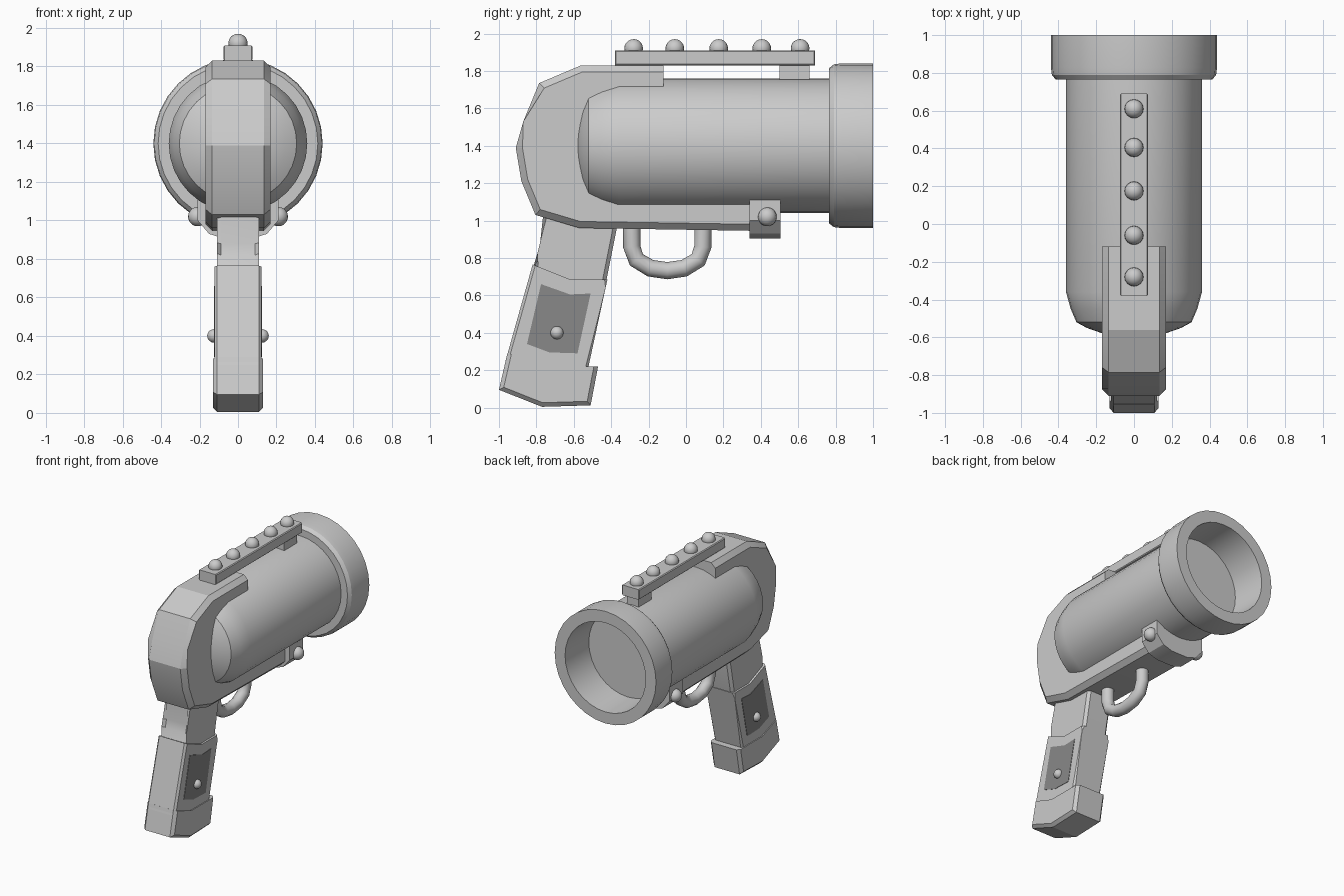
import bpy, bmesh, math
from mathutils import Vector

if "Cube" in bpy.data.objects:
    bpy.data.objects.remove(bpy.data.objects["Cube"])

AXIS_Z = 1.40


def finish(name, bm, angle=30):
    bmesh.ops.remove_doubles(bm, verts=bm.verts, dist=1e-5)
    bmesh.ops.recalc_face_normals(bm, faces=bm.faces)
    me = bpy.data.meshes.new(name)
    bm.to_mesh(me)
    bm.free()
    ob = bpy.data.objects.new(name, me)
    bpy.context.collection.objects.link(ob)
    bpy.ops.object.select_all(action='DESELECT')
    ob.select_set(True)
    bpy.context.view_layer.objects.active = ob
    bpy.ops.object.shade_smooth_by_angle(angle=math.radians(angle))
    return ob


def lathe(name, profile, n=32):
    """Revolve (radius, y) points about the barrel axis."""
    bm = bmesh.new()
    vs = [bm.verts.new((r, y, AXIS_Z)) for r, y in profile]
    es = [bm.edges.new(p) for p in zip(vs, vs[1:])]
    bmesh.ops.spin(bm, geom=vs + es, cent=(0, 0, AXIS_Z), axis=(0, 1, 0),
                   angle=math.tau, steps=n, use_duplicate=False)
    return finish(name, bm)


def slab(name, pts, half, bevel=0.0, keep_ends=(), cx=0.0):
    """Extrude a (y, z) outline across x; chamfer the rim except listed edges."""
    bm = bmesh.new()
    sides = [[bm.verts.new((cx + s * half, y, z)) for y, z in pts] for s in (-1, 1)]
    a, b = sides
    n = len(pts)
    bm.faces.new(a)
    bm.faces.new(b[::-1])
    for i in range(n):
        j = (i + 1) % n
        bm.faces.new((a[i], b[i], b[j], a[j]))
    if bevel:
        rim = [bm.edges.get((s[i], s[(i + 1) % n]))
               for s in sides for i in range(n) if i not in keep_ends]
        bmesh.ops.bevel(bm, geom=rim, offset=bevel, segments=1, affect='EDGES')
    return finish(name, bm, 20)


def ball(name, loc, r):
    bm = bmesh.new()
    bmesh.ops.create_uvsphere(bm, u_segments=16, v_segments=10, radius=r)
    bmesh.ops.translate(bm, verts=bm.verts, vec=Vector(loc))
    return finish(name, bm, 60)


# Barrel with domed rear
lathe("barrel", [(0, -0.60), (0.09, -0.595), (0.17, -0.578), (0.25, -0.55),
                 (0.305, -0.52), (0.335, -0.45), (0.36, -0.36), (0.36, 0.78)])

# Flared muzzle with recessed cup
lathe("muzzle", [(0.35, 0.765), (0.415, 0.765), (0.435, 0.79), (0.44, 0.83),
                 (0.44, 1.0), (0.35, 1.0), (0.34, 0.72), (0, 0.72)])

# C-shaped frame wrapping the rear of the barrel
slab("frame", [(-0.12, 1.83), (-0.56, 1.83), (-0.785, 1.735), (-0.87, 1.53),
               (-0.91, 1.39), (-0.88, 1.21), (-0.805, 1.03), (-0.57, 0.96),
               (0.36, 0.945), (0.36, 1.2), (-0.42, 1.2), (-0.42, 1.6),
               (-0.12, 1.6)],
     0.17, 0.035, keep_ends=(8, 9, 10, 11, 12))

# Clamp block under the barrel: profile in x/z extruded along y
bm = bmesh.new()
half = [(0.21, 1.11), (0.21, 1.0), (0.15, 0.93), (0.07, 0.905)]
ring = half + [(-x, z) for x, z in half[::-1]]
face = bm.faces.new([bm.verts.new((x, 0.34, z)) for x, z in ring])
ext = bmesh.ops.extrude_face_region(bm, geom=[face], use_keep_orig=True)
bmesh.ops.translate(bm, vec=(0, 0.165, 0),
                    verts=[v for v in ext["geom"] if isinstance(v, bmesh.types.BMVert)])
finish("clamp_block", bm, 20)

# Grip: neck, handle and base cap
slab("grip_neck", [(-0.76, 1.06), (-0.76, 0.88), (-0.775, 0.82), (-0.82, 0.74),
                   (-0.60, 0.64), (-0.43, 0.66), (-0.37, 0.96), (-0.37, 1.06)],
     0.108, 0.02)
slab("grip_handle", [(-0.82, 0.765), (-0.62, 0.685), (-0.42, 0.685), (-0.43, 0.64),
                     (-0.53, 0.18), (-0.76, 0.18), (-0.965, 0.25)],
     0.123, 0.015, keep_ends=(0, 1))
slab("grip_base", [(-0.955, 0.29), (-0.76, 0.22), (-0.47, 0.22), (-0.51, 0.012),
                   (-0.77, 0.004), (-1.0, 0.095)],
     0.13, 0.022, keep_ends=(0, 1))

# Dark grip panels and side studs
dark = bpy.data.materials.new("dark_grey")
dark.diffuse_color = (0.25, 0.25, 0.25, 1)
dark.use_nodes = True
dark.node_tree.nodes["Principled BSDF"].inputs["Base Color"].default_value = dark.diffuse_color
for side, s in (("left", -1), ("right", 1)):
    panel = slab("grip_panel_" + side,
                 [(-0.775, 0.66), (-0.62, 0.605), (-0.51, 0.61),
                  (-0.58, 0.29), (-0.73, 0.295), (-0.85, 0.34)], 0.006, cx=s * 0.12)
    panel.data.materials.append(dark)
    ball("grip_stud_" + side, (s * 0.125, -0.69, 0.40), 0.035)
    ball("clamp_stud_" + side, (s * 0.21, 0.435, 1.02), 0.05)

# Top rail, its post, and sight beads
slab("top_rail", [(-0.38, 1.83), (0.69, 1.83), (0.69, 1.91), (-0.38, 1.91)], 0.075, 0.006)
slab("rail_post", [(0.50, 1.74), (0.66, 1.74), (0.66, 1.84), (0.50, 1.84)], 0.05)
for i, y in enumerate((-0.28, -0.06, 0.175, 0.405, 0.61)):
    ball(f"rail_bead_{i}", (0, y, 1.92), 0.05)

# Trigger guard loop: round tube swept along a path
path = [(-0.29, 0.98), (-0.29, 0.86), (-0.265, 0.79), (-0.19, 0.745), (-0.10, 0.732),
        (-0.01, 0.745), (0.065, 0.79), (0.09, 0.86), (0.09, 0.98)]
bm = bmesh.new()
rings = []
for i, (y, z) in enumerate(path):
    p0, p1 = path[max(i - 1, 0)], path[min(i + 1, len(path) - 1)]
    t = Vector((0, p1[0] - p0[0], p1[1] - p0[1])).normalized()
    nrm = Vector((0, -t.z, t.y))
    rings.append([bm.verts.new(Vector((0, y, z)) + 0.046 * (
        math.cos(a) * nrm + math.sin(a) * Vector((1, 0, 0))))
        for a in (math.tau * k / 12 for k in range(12))])
for r0, r1 in zip(rings, rings[1:]):
    for k in range(12):
        m = (k + 1) % 12
        bm.faces.new((r0[k], r0[m], r1[m], r1[k]))
bm.faces.new(rings[0])
bm.faces.new(rings[-1])
finish("trigger_guard", bm, 45)
